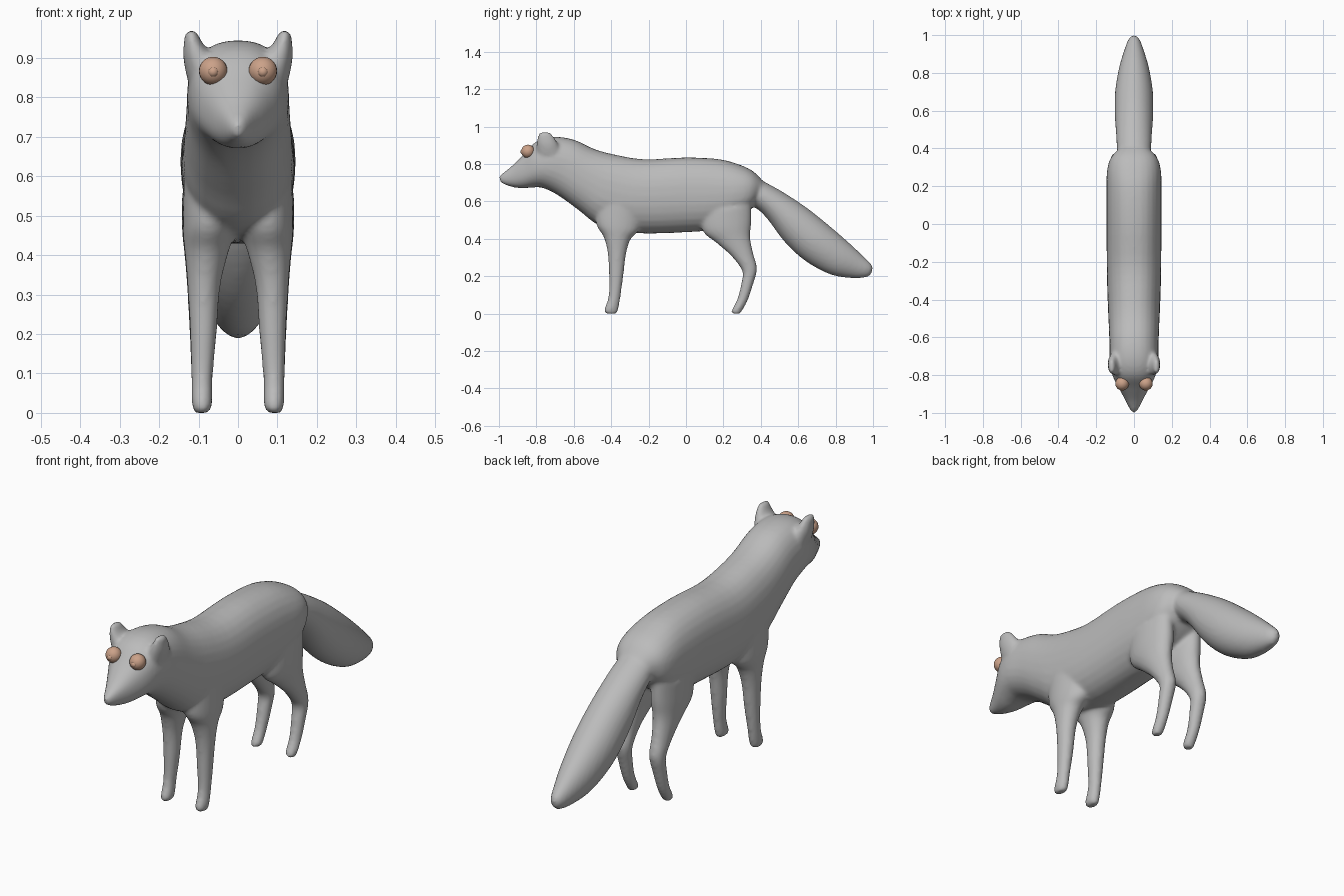
import bpy, bmesh
from math import sin, cos, pi
from mathutils import Vector

cube = bpy.data.objects.get("Cube")
if cube:
    bpy.data.objects.remove(cube, do_unlink=True)


def make_material(name, colour):
    mat = bpy.data.materials.new(name)
    mat.use_nodes = True
    mat.diffuse_color = colour
    mat.node_tree.nodes["Principled BSDF"].inputs["Base Color"].default_value = colour
    return mat


def catmull(p, q, r, s, t):
    return 0.5 * (2 * q + (r - p) * t + (2 * p - 5 * q + 4 * r - s) * t * t
                  + (3 * q - p - 3 * r + s) * t ** 3)


def refine(rows, steps=4):
    """Spline interpolation between the section rows."""
    out = []
    for i in range(len(rows) - 1):
        quad = [rows[max(i - 1, 0)], rows[i], rows[i + 1], rows[min(i + 2, len(rows) - 1)]]
        for k in range(steps):
            out.append([catmull(*vals, k / steps) for vals in zip(*quad)])
    return out + [list(rows[-1])]


def loft(bm, rows, side=1, power=2.3, count=28):
    """Each row, in hundredths: y, z of one edge, y, z of the other, x inner, x outer."""
    rings = []
    for row in refine(rows):
        ya, za, yb, zb, xa, xb = [v / 100 for v in row]
        mid = Vector((side * (xa + xb) / 2, (ya + yb) / 2, (za + zb) / 2))
        across = Vector(((xb - xa) / 2, 0, 0))
        along = Vector((0, (ya - yb) / 2, (za - zb) / 2))
        ring = []
        for k in range(count):
            c, s = cos(2 * pi * k / count), sin(2 * pi * k / count)
            cx = abs(c) ** (2 / power) * (1 if c > 0 else -1)
            sx = abs(s) ** (2 / power) * (1 if s > 0 else -1)
            ring.append(bm.verts.new(mid + across * cx + along * sx))
        rings.append(ring)
    for a, b in zip(rings, rings[1:]):
        for k in range(count):
            n = (k + 1) % count
            bm.faces.new((a[k], a[n], b[n], b[k]))
    bm.faces.new(rings[0][::-1])
    bm.faces.new(rings[-1])


def centred(rows):
    return [(*r[:4], -r[4], r[4]) for r in rows]


# Torso, neck and head, from nose to rump
torso = centred([
    (-100, 73, -99.5, 70.5, 1), (-98, 75, -97, 69, 2.5), (-93, 79, -92, 67.5, 5),
    (-87, 85, -87, 67, 8), (-80, 92, -81, 67.5, 11.3), (-71, 94.5, -76, 67, 12.8),
    (-60, 93, -68, 63, 13), (-49, 88, -57, 55, 13.4), (-38, 85, -46, 47, 13.9),
    (-22, 82.5, -27, 43, 14.4), (0, 83.5, 0, 43.5, 14.5), (18, 82.5, 14, 45, 14.6),
    (29, 79.5, 27, 50, 14.3), (36, 76, 34, 55, 12.3), (41, 71, 38, 60, 8)])

# Bushy tail, from root to tip
tail = centred([
    (33, 76, 32, 58, 8), (41, 71, 38, 56, 9), (51, 65.5, 44, 50, 9.5),
    (64, 57, 53, 38, 10.2), (76, 47.5, 64, 28, 10), (87, 38, 77, 21, 8),
    (95, 30.5, 88, 19, 5.2), (99, 26.5, 96, 19.3, 3), (100, 24, 99, 21, 1)])

# Legs, from the sole upwards
front_leg = [
    (-43, 0, -37, 0, 7.5, 11), (-43.8, 2, -36.2, 2, 6.5, 11.7), (-41.5, 9, -35, 9, 6.4, 11.8),
    (-41.2, 20, -33.5, 20, 5.4, 12.2), (-41.8, 32, -32, 32, 4.5, 12.8),
    (-44, 41, -29.5, 40, 2.5, 13.5), (-48, 48, -25, 45, 1, 14), (-48, 60, -24, 56, 2, 13.8)]
hind_leg = [
    (25, 0, 29, 0, 7.5, 11), (24.3, 1.5, 30, 1.5, 6.5, 11.7), (27.5, 8, 33, 7, 6.4, 11.8),
    (29.7, 17, 36, 16, 5.8, 12.2), (30, 23, 38, 24, 5.2, 12.5), (24, 31, 36, 32, 4.6, 12.9),
    (16, 38, 34.3, 41, 3, 13.5), (9, 44, 35, 49, 1.5, 14.2), (8, 54, 35, 58, 2, 14.2)]

# Small rounded ears
ear = [(-80, 85, -66, 85, 4, 13), (-80, 90, -68, 90, 6, 13.9),
       (-79.5, 93.5, -70, 93.5, 8.8, 13.8), (-78.5, 97, -72.5, 97, 10.6, 13.3)]

bm = bmesh.new()
loft(bm, torso)
loft(bm, tail, power=2)
for side in (-1, 1):
    for part in (front_leg, hind_leg, ear):
        loft(bm, part, side, power=2)
bmesh.ops.recalc_face_normals(bm, faces=bm.faces)
mesh = bpy.data.meshes.new("body")
bm.to_mesh(mesh)
bm.free()
body = bpy.data.objects.new("body", mesh)
bpy.context.collection.objects.link(body)
mesh.materials.append(make_material("grey fur", (0.5, 0.5, 0.5, 1)))

# Fuse the parts into one smooth skin
remesh = body.modifiers.new("fuse", "REMESH")
remesh.mode = "VOXEL"
remesh.voxel_size = 0.009
remesh.use_smooth_shade = True
smooth = body.modifiers.new("soften", "SMOOTH")
smooth.factor = 0.5
smooth.iterations = 8

# Bulging eyes with small pupils
skin = make_material("eye tan", (0.6, 0.36, 0.25, 1))


def ball(name, place, radius):
    bpy.ops.mesh.primitive_uv_sphere_add(segments=24, ring_count=16, radius=radius, location=place)
    obj = bpy.context.object
    obj.name = name
    obj.data.materials.append(skin)
    bpy.ops.object.shade_smooth()


for label, side in (("left", 1), ("right", -1)):
    ball(label + "_eye", (side * 0.063, -0.845, 0.867), 0.036)
    ball(label + "_pupil", (side * 0.063, -0.871, 0.865), 0.014)
